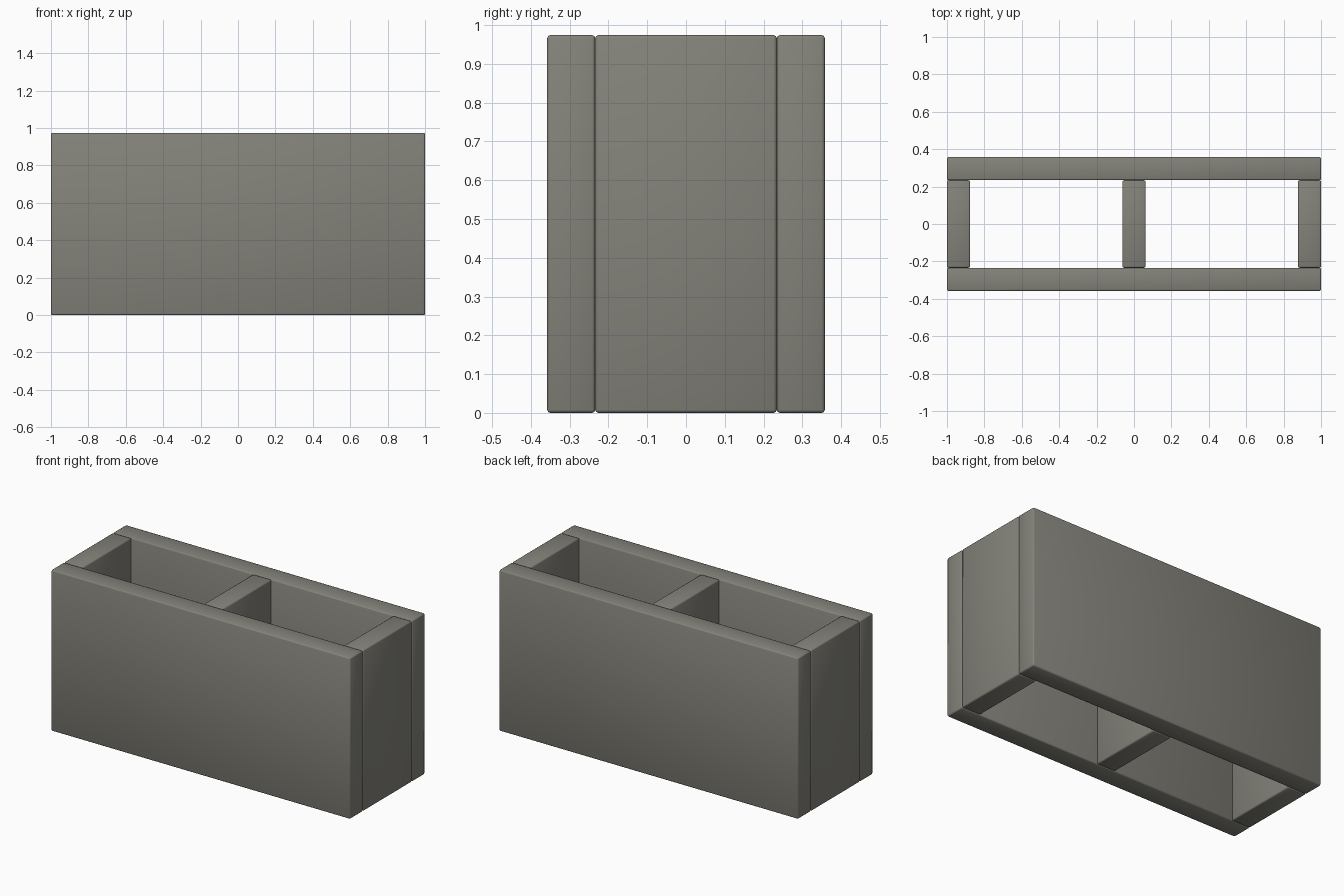
import bpy
import bmesh

default = bpy.data.objects.get("Cube")
if default:
    bpy.data.objects.remove(default, do_unlink=True)

# Overall size and wall thickness
LENGTH, DEPTH, HEIGHT, WALL = 2.0, 0.716, 0.974, 0.124
INNER = DEPTH - 2 * WALL

# Concrete colour
concrete = bpy.data.materials.new("warm grey concrete")
concrete.use_nodes = True
colour = (0.23, 0.225, 0.195, 1)
concrete.diffuse_color = colour
shader = concrete.node_tree.nodes["Principled BSDF"]
shader.inputs["Base Color"].default_value = colour
shader.inputs["Roughness"].default_value = 0.9


def slab(name, x, y, size_x, size_y):
    """Upright slab with softly rounded edges."""
    bm = bmesh.new()
    bmesh.ops.create_cube(bm, size=1)
    bmesh.ops.scale(bm, vec=(size_x, size_y, HEIGHT), verts=bm.verts)
    bmesh.ops.bevel(bm, geom=bm.edges[:], offset=0.008, segments=2,
                    profile=0.5, affect='EDGES')
    for face in bm.faces:
        face.smooth = True
    mesh = bpy.data.meshes.new(name)
    bm.to_mesh(mesh)
    bm.free()
    mesh.materials.append(concrete)
    obj = bpy.data.objects.new(name, mesh)
    obj.location = (x, y, HEIGHT / 2)
    bpy.context.collection.objects.link(obj)


# Long face walls
for name, side in (("front_wall", -1), ("back_wall", 1)):
    slab(name, 0, side * (DEPTH - WALL) / 2, LENGTH, WALL)

# Cross webs between the walls
for name, side in (("right_web", -1), ("middle_web", 0), ("left_web", 1)):
    slab(name, side * (LENGTH - WALL) / 2, 0, WALL, INNER)
